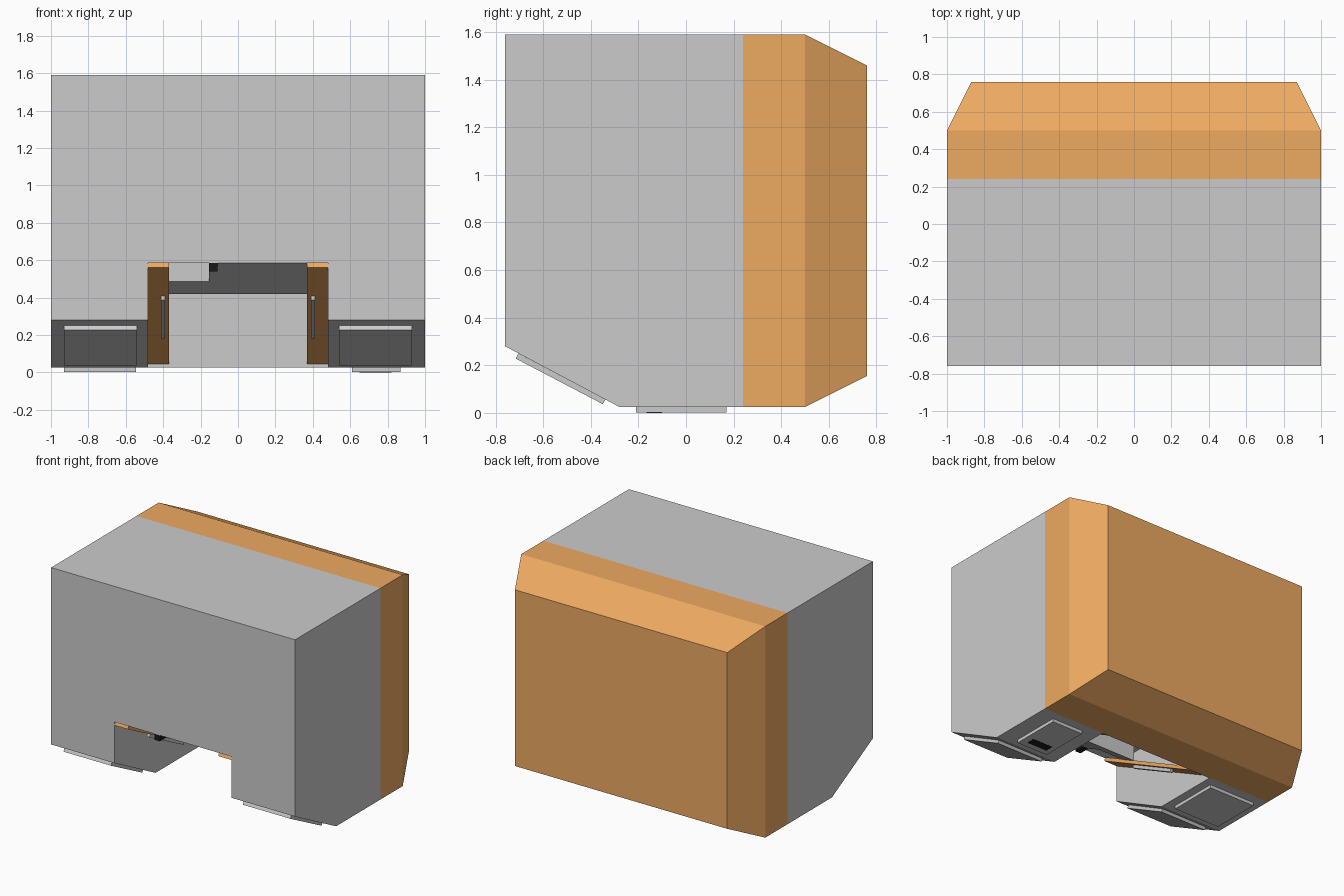
import bpy, bmesh

if "Cube" in bpy.data.objects:
    bpy.data.objects.remove(bpy.data.objects["Cube"])


def material(name, color):
    m = bpy.data.materials.new(name)
    m.diffuse_color = color
    m.use_nodes = True
    m.node_tree.nodes["Principled BSDF"].inputs["Base Color"].default_value = m.diffuse_color
    return m


ORANGE = material("orange", (0.85, 0.4, 0.12, 1))
BLACK = material("black", (0.01, 0.01, 0.01, 1))


def finish(name, bm, mat=None):
    bmesh.ops.recalc_face_normals(bm, faces=bm.faces)
    me = bpy.data.meshes.new(name)
    bm.to_mesh(me)
    bm.free()
    ob = bpy.data.objects.new(name, me)
    bpy.context.collection.objects.link(ob)
    if mat:
        me.materials.append(mat)
    return ob


def loft(name, rings, mat=None):
    """Solid skinned through rings of equal point count."""
    bm = bmesh.new()
    vs = [[bm.verts.new(p) for p in r] for r in rings]
    n = len(vs[0])
    for a, b in zip(vs, vs[1:]):
        for i in range(n):
            bm.faces.new((a[i], a[(i + 1) % n], b[(i + 1) % n], b[i]))
    bm.faces.new(vs[0])
    bm.faces.new(vs[-1])
    return finish(name, bm, mat)


def extrude_x(name, profile, x0, x1, mat=None):
    """Side profile of (y, z) points extruded from x0 to x1."""
    return loft(name, [[(x, y, z) for y, z in profile] for x in (x0, x1)], mat)


def box(name, x0, x1, y0, y1, z0, z1, mat=None):
    return extrude_x(name, [(y0, z0), (y1, z0), (y1, z1), (y0, z1)], x0, x1, mat)


# Grey main body with sloped lower front edge and a central notch underneath
body = extrude_x("main_body", [(-.76, .28), (-.28, .025), (.24, .025),
                               (.24, 1.59), (-.76, 1.59)], -1, 1)
cutter = box("notch_cutter", -.48, .48, -1, .235, -.5, .585)
mod = body.modifiers.new("notch", 'BOOLEAN')
mod.operation, mod.solver, mod.object = 'DIFFERENCE', 'EXACT', cutter
bpy.context.view_layer.objects.active = body
body.select_set(True)
bpy.ops.object.modifier_apply(modifier=mod.name)
bpy.data.objects.remove(cutter)

# Orange rear shell, tapering to the back panel
loft("rear_shell", [[(-w, y, z0), (w, y, z0), (w, y, z1), (-w, y, z1)]
                    for w, y, z0, z1 in ((1, .24, .025, 1.59), (1, .5, .025, 1.59),
                                         (.87, .76, .155, 1.46))], ORANGE)

# Wedge under the front edge of the notch, with one corner cut back
extrude_x("front_wedge", [(-.76, .585), (-.44, .42), (-.44, .585)], -.155, .37)
extrude_x("wedge_cut_corner", [(-.565, .585), (-.565, .485), (-.44, .42), (-.44, .585)],
          -.37, -.155)
box("wedge_button", -.155, -.11, -.758, -.67, .54, .584, BLACK)

# Mirrored sloping parts: orange flaps, their grips, and front foot plates
for side, s in (("left", -1), ("right", 1)):
    extrude_x(side + "_flap", [(-.75, .585), (-.76, .56), (.23, .045), (.235, .07)],
              s * .37, s * .48, ORANGE)
    extrude_x(side + "_flap_grip", [(-.47, .409), (-.48, .388), (-.08, .18), (-.07, .201)],
              s * .39, s * .412)
    extrude_x(side + "_front_plate", [(-.704, .25), (-.715, .228), (-.35, .037), (-.338, .056)],
              s * .54, s * .93)

# Bottom plates and vent
box("left_bottom_plate", -.93, -.545, -.21, .17, .001, .025)
box("right_bottom_plate", .61, .87, -.21, .17, .001, .025)
box("bottom_vent", .65, .82, -.165, -.1, 0, .01, BLACK)
